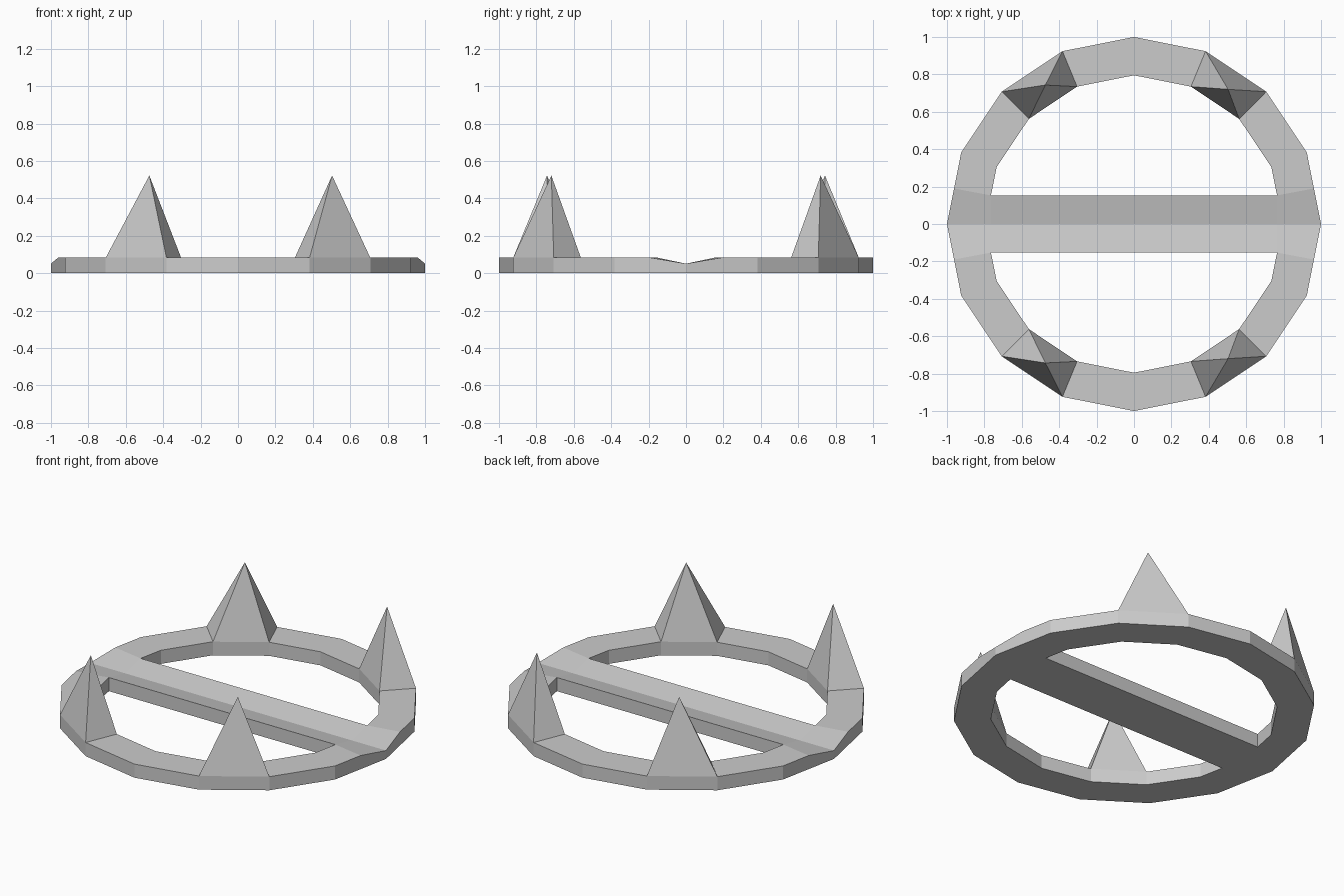
import bpy, bmesh
from math import cos, sin, radians

if "Cube" in bpy.data.objects:
    bpy.data.objects.remove(bpy.data.objects["Cube"])

TOP, GROOVE, PEAK = 0.083, 0.051, 0.522
BAR = 0.153            # half width of the crossbar
INNER = 0.795


def ring_points(radius):
    return [(radius * cos(radians(22.5 * k)), radius * sin(radians(22.5 * k)), TOP)
            for k in range(1, 5)]


# One quarter of the 16-sided ring, starting at the crossbar
outer = [(1, 0, GROOVE), (0.962, 0.19, TOP)] + ring_points(1)
inner = [(0.765, 0, GROOVE), (0.765, BAR, TOP)] + ring_points(INNER)
SPIKE = 3              # ring segment that carries a spike


def make_object(name, faces):
    bm = bmesh.new()
    for face in faces:
        bm.faces.new([bm.verts.new(p) for p in face])
    bmesh.ops.remove_doubles(bm, verts=bm.verts, dist=1e-4)
    bmesh.ops.recalc_face_normals(bm, faces=bm.faces)
    mesh = bpy.data.meshes.new(name)
    bm.to_mesh(mesh)
    bm.free()
    obj = bpy.data.objects.new(name, mesh)
    bpy.context.collection.objects.link(obj)


def floor(p):
    return (p[0], p[1], 0)


def wall(a, b):
    return [a, b, floor(b), floor(a)]


def mirrored(face, sx, sy):
    return [(p[0] * sx, p[1] * sy, p[2]) for p in face]


# Quarter of the ring and grooved crossbar
bar_mid, bar_edge = (0, 0, GROOVE), (0, BAR, TOP)
bar_top = [bar_mid, inner[0], inner[1], bar_edge]
quarter = [bar_top, [floor(p) for p in bar_top], wall(bar_edge, inner[1])]
for i in range(5):
    cell = [outer[i], outer[i + 1], inner[i + 1], inner[i]]
    quarter.append([floor(p) for p in cell])
    if i != SPIKE:
        quarter.append(cell)
    quarter.append(wall(outer[i], outer[i + 1]))
    if i > 0:
        quarter.append(wall(inner[i], inner[i + 1]))

quadrants = [(sx, sy) for sx in (1, -1) for sy in (1, -1)]
make_object("ring_frame", [mirrored(f, sx, sy) for sx, sy in quadrants for f in quarter])

# Four spikes, each rising from one ring segment
base = [outer[SPIKE], outer[SPIKE + 1], inner[SPIKE + 1], inner[SPIKE]]
for sx, sy in quadrants:
    apex = (0.503, 0.72, PEAK) if sx > 0 else (0.474, 0.743, PEAK)
    sides = [[base[i], base[(i + 1) % 4], apex] for i in range(4)]
    name = ("back" if sy > 0 else "front") + ("_right" if sx > 0 else "_left") + "_spike"
    make_object(name, [mirrored(f, sx, sy) for f in sides])

    # Open pyramids need their faces turned outwards
    mesh = bpy.data.objects[name].data
    if sum(p.normal.z for p in mesh.polygons) < 0:
        mesh.flip_normals()
